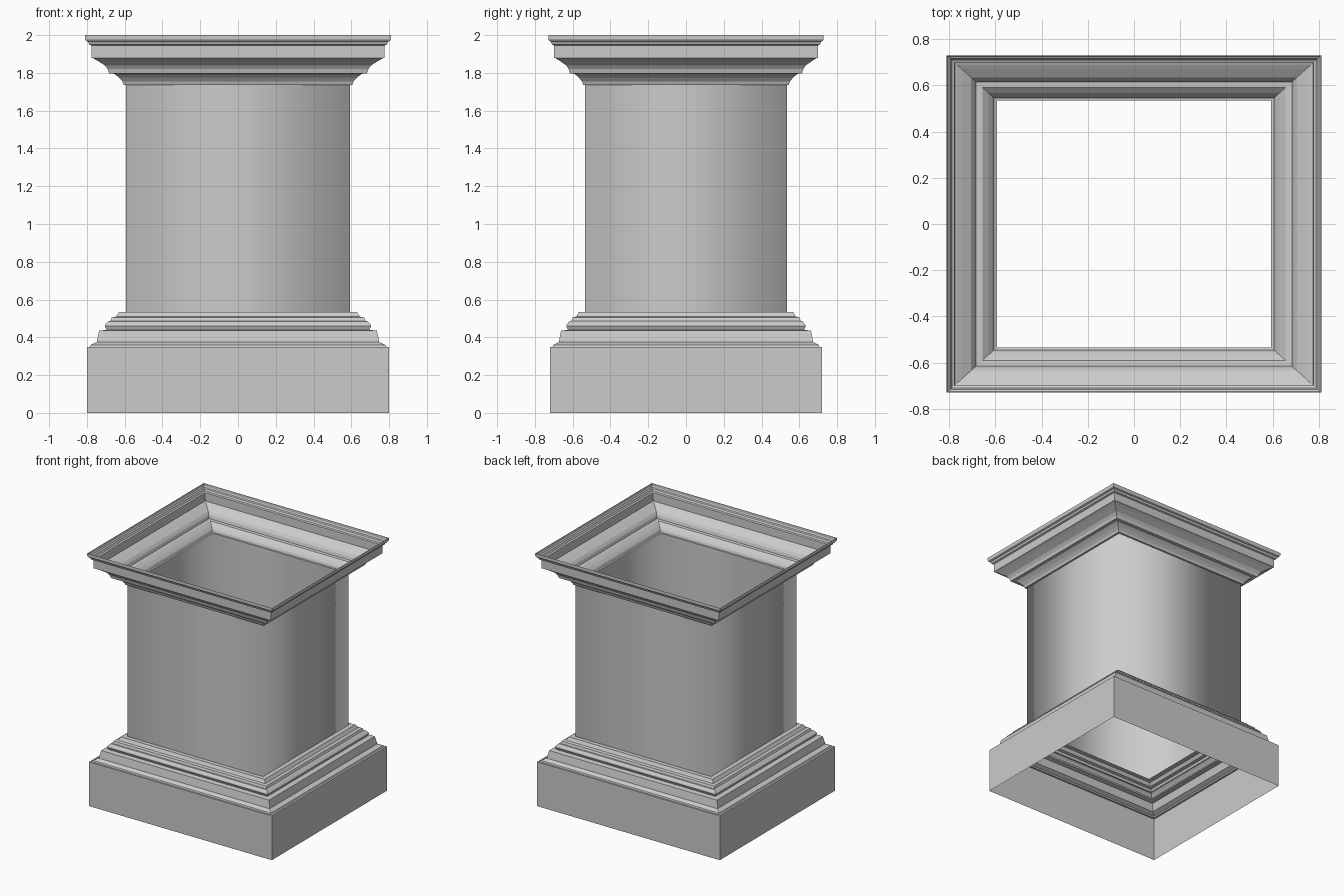
import bpy

DEPTH_RATIO = 0.9  # plan is slightly shallower in y than in x


def square_shell(name, profile, smooth=False):
    """Sweep a (half width, height) profile round a mitred rectangle, open at both ends."""
    verts, faces = [], []
    for w, z in profile:
        d = w * DEPTH_RATIO
        verts += [(-w, -d, z), (w, -d, z), (w, d, z), (-w, d, z)]
    for i in range(len(profile) - 1):
        for k in range(4):
            a, b = i * 4 + k, i * 4 + (k + 1) % 4
            faces.append((a, b, b + 4, a + 4))
    mesh = bpy.data.meshes.new(name)
    mesh.from_pydata(verts, [], faces)
    mesh.polygons.foreach_set("use_smooth", [smooth] * len(faces))
    mesh.update()
    obj = bpy.data.objects.new(name, mesh)
    bpy.context.collection.objects.link(obj)
    return obj


# Plain block at the foot, open underneath
square_shell("plinth", [(0.80, 0.0), (0.80, 0.35), (0.785, 0.35)])

# Stepped moulding narrowing up to the shaft
square_shell("base_moulding", [
    (0.785, 0.35), (0.78, 0.36), (0.748, 0.375), (0.745, 0.39),
    (0.735, 0.435), (0.695, 0.44), (0.705, 0.46), (0.70, 0.47),
    (0.685, 0.485), (0.675, 0.487), (0.668, 0.505), (0.645, 0.51),
    (0.63, 0.535), (0.593, 0.535)])

# Shaft: four sides with softened shading
square_shell("shaft", [(0.593, 0.535), (0.593, 1.735)], smooth=True)

# Flared cornice, open on top
square_shell("cornice", [
    (0.593, 1.735), (0.605, 1.737), (0.612, 1.755), (0.63, 1.775),
    (0.655, 1.795), (0.683, 1.797), (0.69, 1.82), (0.705, 1.84),
    (0.745, 1.865), (0.765, 1.876), (0.775, 1.88), (0.776, 1.945),
    (0.788, 1.95), (0.795, 1.965), (0.805, 1.97), (0.81, 1.98), (0.81, 2.0)])
